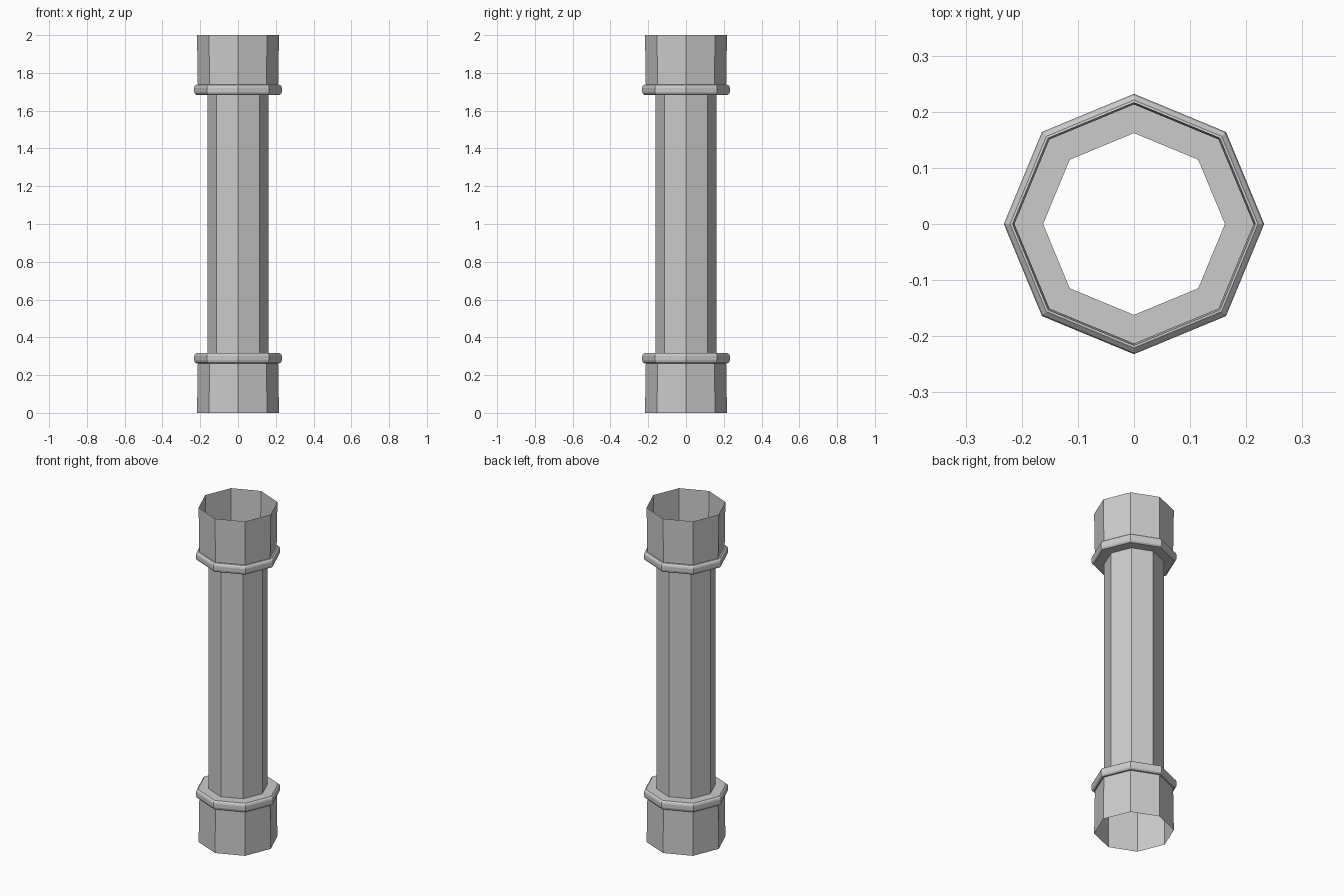
import bpy, bmesh, math

if "Cube" in bpy.data.objects:
    bpy.data.objects.remove(bpy.data.objects["Cube"])

SIDES = 8

def lathe(name, profile):
    """Revolve an open (radius, z) profile into an eight-sided shell."""
    bm = bmesh.new()
    rings = [[bm.verts.new((r * math.cos(math.tau * i / SIDES),
                            r * math.sin(math.tau * i / SIDES), z))
              for i in range(SIDES)] for r, z in profile]
    for a, b in zip(rings, rings[1:]):
        for i in range(SIDES):
            j = (i + 1) % SIDES
            bm.faces.new((a[i], a[j], b[j], b[i]))
    mesh = bpy.data.meshes.new(name)
    bm.to_mesh(mesh)
    bm.free()
    obj = bpy.data.objects.new(name, mesh)
    bpy.context.collection.objects.link(obj)
    return obj

# Straight pipe between the two sockets
lathe("pipe_shaft", [(0.162, 0.316), (0.162, 1.684)])

# Open socket with a rounded bead and a flat shoulder meeting the shaft
socket = [(0.217, 0.0), (0.213, 0.262), (0.221, 0.263), (0.229, 0.27),
          (0.232, 0.279), (0.232, 0.3), (0.229, 0.309), (0.221, 0.316),
          (0.162, 0.316)]
lathe("lower_socket", socket)
lathe("upper_socket", [(r, 2 - z) for r, z in reversed(socket)])
